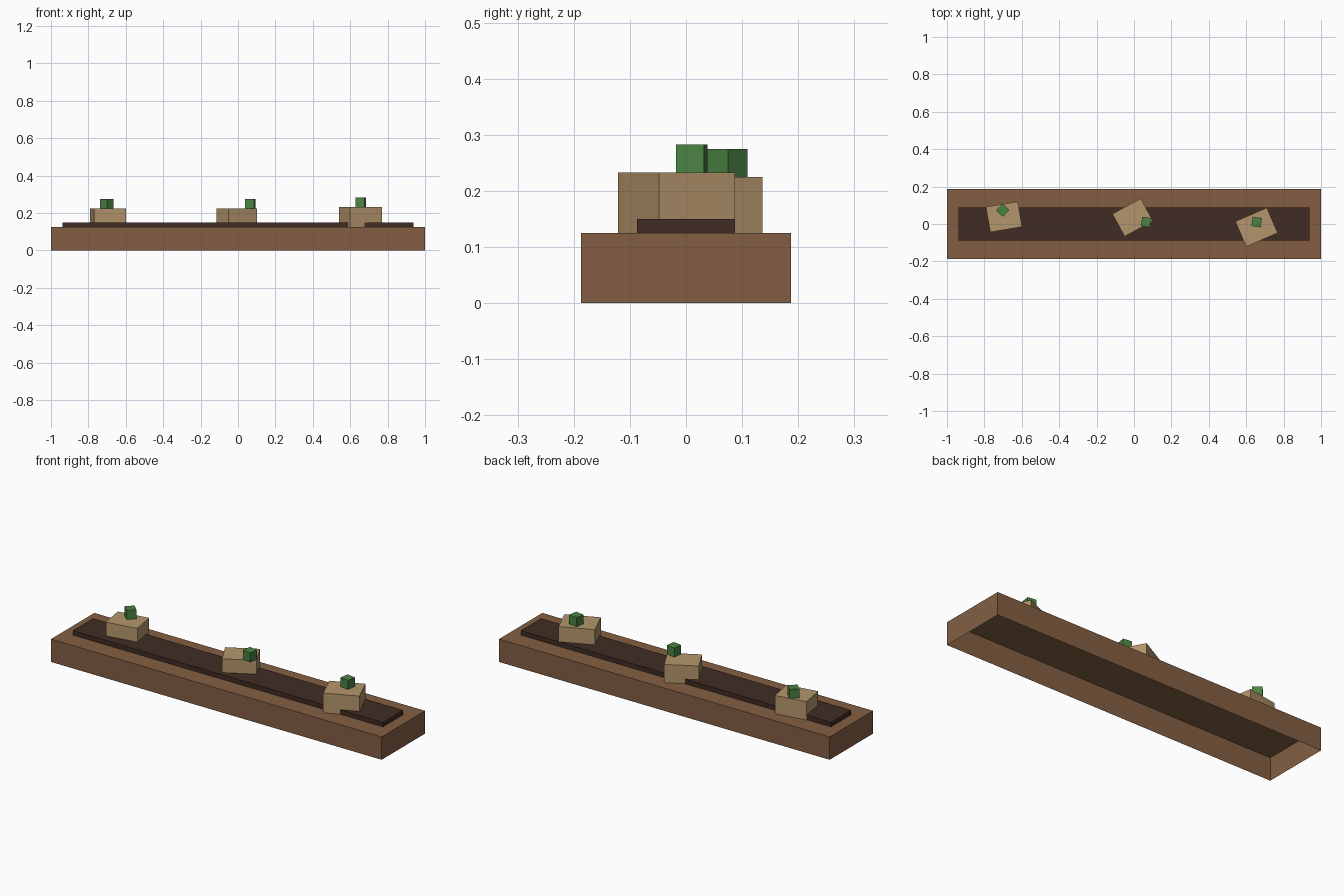
import bpy
import bmesh
from math import radians
from mathutils import Matrix

default = bpy.data.objects.get("Cube")
if default:
    bpy.data.objects.remove(default, do_unlink=True)


def make_material(name, rgb):
    """Flat material from 8-bit sRGB, stored as linear values."""
    colour = [((c / 255 + 0.055) / 1.055) ** 2.4 for c in rgb] + [1.0]
    mat = bpy.data.materials.new(name)
    mat.use_nodes = True
    mat.diffuse_color = colour
    mat.node_tree.nodes["Principled BSDF"].inputs["Base Color"].default_value = colour
    return mat


wood = make_material("brown_wood", (131, 95, 67))
earth = make_material("dark_soil", (64, 44, 36))
sandstone = make_material("tan_stone", (180, 150, 108))
leaf = make_material("leaf_green", (74, 131, 67))


def open_box(name, size, base, mat, turn=0):
    """Box standing on its base point, open underneath."""
    bm = bmesh.new()
    bmesh.ops.create_cube(bm, size=1)
    bottom = [f for f in bm.faces if f.normal.z < -0.5]
    bmesh.ops.delete(bm, geom=bottom, context="FACES")
    bm.transform(Matrix.Diagonal((*size, 1)) @ Matrix.Translation((0, 0, 0.5)))
    mesh = bpy.data.meshes.new(name)
    bm.to_mesh(mesh)
    bm.free()
    mesh.materials.append(mat)
    obj = bpy.data.objects.new(name, mesh)
    obj.location = base
    obj.rotation_euler.z = radians(turn)
    bpy.context.collection.objects.link(obj)
    return obj


# Long trough and the raised soil bed on it
RIM = 0.125
open_box("trough", (2, 0.374, RIM), (0, 0, 0), wood)
open_box("soil_bed", (1.876, 0.175, 0.025), (0, 0, RIM), earth)

# Each stone: side, centre, size, turn; then its sprout: centre, turn
stones = [
    ("right", (-0.695, 0.038), (0.173, 0.137, 0.1), 9.5, (-0.702, 0.074), 46),
    ("middle", (-0.007, 0.035), (0.173, 0.137, 0.1), 28.5, (0.065, 0.0105), -8),
    ("left", (0.655, -0.017), (0.184, 0.147, 0.108), 23.5, (0.656, 0.0105), -8),
]
for side, centre, size, turn, sprout, sprout_turn in stones:
    open_box(side + "_stone", size, (*centre, RIM), sandstone, turn)
    open_box(side + "_sprout", (0.05, 0.05, 0.05), (*sprout, RIM + size[2]), leaf, sprout_turn)
